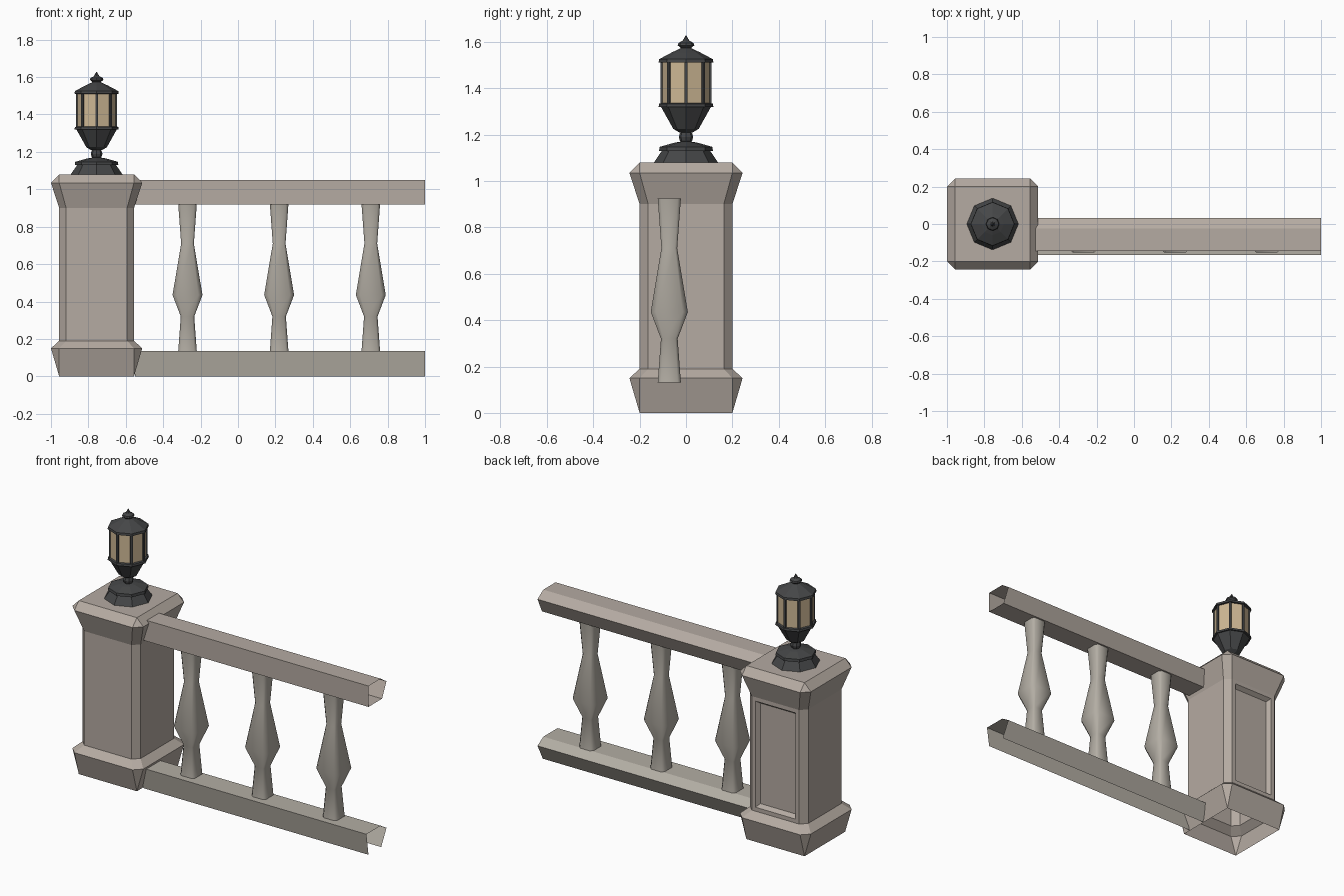
import bpy, bmesh, math
from mathutils import Matrix

if "Cube" in bpy.data.objects:
    bpy.data.objects.remove(bpy.data.objects["Cube"])


def material(name, rgb):
    m = bpy.data.materials.new(name)
    m.diffuse_color = (*rgb, 1)
    m.use_nodes = True
    m.node_tree.nodes["Principled BSDF"].inputs["Base Color"].default_value = m.diffuse_color
    return m


STONE = material("warm_stone", (0.46, 0.405, 0.36))
GREY_STONE = material("grey_stone", (0.45, 0.42, 0.37))
METAL = material("dark_metal", (0.06, 0.062, 0.064))
GLASS = material("amber_glass", (0.62, 0.48, 0.30))
PX = -0.756  # pillar and lamp centre


def finish(name, bm, mat, recalc=True):
    bmesh.ops.remove_doubles(bm, verts=bm.verts[:], dist=1e-5)
    if recalc:
        bmesh.ops.recalc_face_normals(bm, faces=bm.faces[:])
    me = bpy.data.meshes.new(name)
    bm.to_mesh(me)
    bm.free()
    me.materials.append(mat)
    ob = bpy.data.objects.new(name, me)
    bpy.context.collection.objects.link(ob)
    return ob


def loft(rings, bottom=False, top=False, closed=True):
    """Skin a list of equal-length rings of points."""
    bm = bmesh.new()
    vs = [[bm.verts.new(p) for p in r] for r in rings]
    n = len(rings[0])
    for a, b in zip(vs, vs[1:]):
        for i in range(n if closed else n - 1):
            j = (i + 1) % n
            bm.faces.new((a[i], a[j], b[j], b[i]))
    if bottom:
        bm.faces.new(vs[0][::-1])
    if top:
        bm.faces.new(vs[-1])
    return bm


def cut_square(x, y, z, h, c):
    """Square of half width h whose corners are cut back to c."""
    pts = [(h, -c), (h, c), (c, h), (-c, h), (-h, c), (-h, -c), (-c, -h), (c, -h)]
    return [(x + a, y + b, z) for a, b in pts]


def octagon(r, z):
    return [(PX + r * math.cos(i * math.pi / 4), r * math.sin(i * math.pi / 4), z)
            for i in range(8)]


# Pillar with flared plinth and cap, open underneath
profile = [(0, .2, .2), (.15, .244, .2), (.19, .2, .163),
           (.90, .2, .163), (1.035, .244, .2), (1.08, .2, .2)]
bm = loft([cut_square(PX, 0, *p) for p in profile], top=True)
bmesh.ops.remove_doubles(bm, verts=bm.verts[:], dist=1e-5)
bmesh.ops.recalc_face_normals(bm, faces=bm.faces[:])
# Recessed panel on the back face of the shaft
panel = [f for f in bm.faces if f.normal.y > .99]
bmesh.ops.inset_individual(bm, faces=panel, thickness=.035, depth=0)
bmesh.ops.inset_individual(bm, faces=panel, thickness=.025, depth=-.025)
finish("pillar", bm, STONE, recalc=False)


# Rails: hollow profiles with open ends
def rail(name, section, mat, closed):
    rings = [[(x, y, z) for y, z in section] for x in (-.55, 1.0)]
    return finish(name, loft(rings, closed=closed), mat)


rail("top_rail", [(-.145, .92), (-.145, 1.05), (-.025, 1.05), (.032, 1.012), (-.012, .92)],
     STONE, True)
rail("bottom_rail", [(-.145, 0), (-.165, .135), (-.025, .135), (.032, .1), (-.02, 0)],
     GREY_STONE, False)

# Balusters
turning = [(.13, .05), (.32, .036), (.435, .08), (.71, .034), (.925, .05)]
for i, x in enumerate((-.27, .22, .71)):
    ob = finish(f"baluster_{i + 1}",
                loft([cut_square(x, -.072, z, h, h * .72) for z, h in turning]), GREY_STONE)
    for o in bpy.context.selected_objects:
        o.select_set(False)
    ob.select_set(True)
    bpy.context.view_layer.objects.active = ob
    bpy.ops.object.shade_smooth_by_angle(angle=math.radians(50))


# Lamp parts, all eight-sided
def lamp_part(name, prof, mat):
    finish(name, loft([octagon(r, z) for z, r in prof], True, True), mat)


lamp_part("lamp_foot", [(1.08, .138), (1.13, .104), (1.13, .116), (1.147, .114),
                        (1.165, .05), (1.17, .02)], METAL)
lamp_part("lamp_knob", [(1.162, .015), (1.175, .027), (1.19, .031), (1.205, .027),
                        (1.22, .015)], METAL)
lamp_part("lamp_cup", [(1.21, .03), (1.225, .055), (1.32, .108), (1.32, .118),
                       (1.333, .116), (1.338, .1)], METAL)
lamp_part("lamp_glass", [(1.33, .105), (1.52, .105)], GLASS)
lamp_part("lamp_roof", [(1.51, .105), (1.511, .118), (1.525, .116), (1.555, .06),
                        (1.568, .032), (1.575, .018)], METAL)
lamp_part("lamp_finial", [(1.57, .018), (1.585, .036), (1.595, .033), (1.605, .014),
                          (1.628, .002)], METAL)

# Glazing bars on the lamp corners
bm = bmesh.new()
for i in range(8):
    m = (Matrix.Translation((PX, 0, 1.425)) @ Matrix.Rotation(i * math.pi / 4, 4, 'Z')
         @ Matrix.Translation((.103, 0, 0)) @ Matrix.Diagonal((.014, .014, .19, 1)))
    bmesh.ops.create_cube(bm, size=1, matrix=m)
finish("lamp_bars", bm, METAL)
